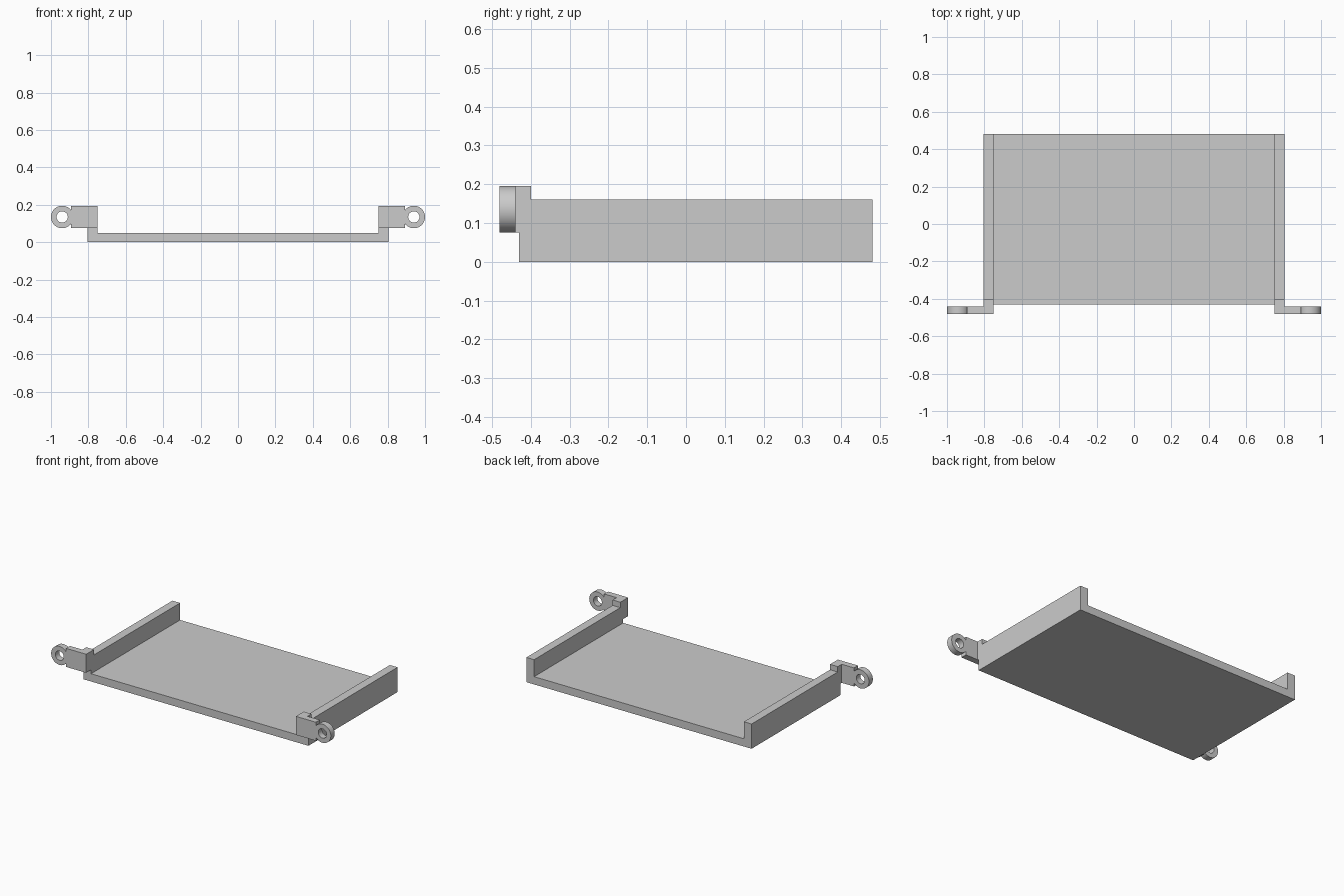
import bpy, bmesh
from math import cos, sin, pi, acos
from mathutils import Vector

cube = bpy.data.objects.get("Cube")
if cube:
    bpy.data.objects.remove(cube, do_unlink=True)

grey = bpy.data.materials.new("light grey")
grey.use_nodes = True
COLOUR = (0.6, 0.6, 0.6, 1)
grey.diffuse_color = COLOUR
grey.node_tree.nodes["Principled BSDF"].inputs["Base Color"].default_value = COLOUR


def finish(name, bm):
    bmesh.ops.recalc_face_normals(bm, faces=bm.faces)
    mesh = bpy.data.meshes.new(name)
    bm.to_mesh(mesh)
    bm.free()
    mesh.materials.append(grey)
    obj = bpy.data.objects.new(name, mesh)
    bpy.context.collection.objects.link(obj)
    return obj


def extrude_profile(name, points, direction):
    """Closed solid made by sweeping a flat outline along a direction."""
    bm = bmesh.new()
    face = bm.faces.new([bm.verts.new(p) for p in points])
    result = bmesh.ops.extrude_face_region(bm, geom=[face], use_keep_orig=True)
    moved = [v for v in result["geom"] if isinstance(v, bmesh.types.BMVert)]
    bmesh.ops.translate(bm, verts=moved, vec=direction)
    return finish(name, bm)


# Main dimensions
OUT, INN = 0.805, 0.75            # tray wall, outer and inner x
FRONT, BACK = -0.43, 0.48         # tray depth
FLOOR, WALL = 0.05, 0.16          # floor and wall heights
EAR_FRONT, EAR_BACK = -0.48, -0.44
LOW, HIGH = 0.075, 0.195          # bracket heights
RING_X, RING_Z, RADIUS, HOLE = 0.94, 0.135, 0.06, 0.03
TAB_END = 0.893

# Tray: U-shaped cross-section swept from front to back
section = [(-OUT, 0), (OUT, 0), (OUT, WALL), (INN, WALL),
           (INN, FLOOR), (-INN, FLOOR), (-INN, WALL), (-OUT, WALL)]
extrude_profile("tray", [(x, FRONT, z) for x, z in section], (0, BACK - FRONT, 0))


def make_ring(name, side, segments=48):
    """Flat eyelet with a round hole through it from front to back."""
    bm = bmesh.new()
    rows = []
    for i in range(segments):
        c, s = cos(2 * pi * i / segments), sin(2 * pi * i / segments)
        rows.append([bm.verts.new((side * (RING_X + r * c), y, RING_Z + r * s))
                     for r, y in ((RADIUS, EAR_FRONT), (RADIUS, EAR_BACK),
                                  (HOLE, EAR_BACK), (HOLE, EAR_FRONT))])
    for i, a in enumerate(rows):
        b = rows[(i + 1) % segments]
        for j in range(4):
            k = (j + 1) % 4
            bm.faces.new((a[j], a[k], b[k], b[j]))
    obj = finish(name, bm)
    bpy.ops.object.select_all(action="DESELECT")
    bpy.context.view_layer.objects.active = obj
    obj.select_set(True)
    bpy.ops.object.shade_smooth_by_angle(angle=pi / 6)


for label, side in (("left", 1), ("right", -1)):
    # Hook that wraps over the front top corner of the wall
    hook = [(EAR_FRONT, LOW), (FRONT, LOW), (FRONT, WALL),
            (-0.40, WALL), (-0.40, HIGH), (EAR_FRONT, HIGH)]
    extrude_profile(label + "_hook", [(side * INN, y, z) for y, z in hook],
                    (side * (OUT - INN), 0, 0))

    # Tab whose outer end is scooped to meet the ring
    start = acos((TAB_END - RING_X) / RADIUS)
    arc = [start + (2 * pi - 2 * start) * i / 10 for i in range(11)]
    outline = [(OUT, LOW), (OUT, HIGH), (TAB_END, HIGH)]
    outline += [(RING_X + RADIUS * cos(a), RING_Z + RADIUS * sin(a)) for a in arc]
    outline += [(TAB_END, LOW)]
    extrude_profile(label + "_tab", [(side * x, EAR_FRONT, z) for x, z in outline],
                    Vector((0, EAR_BACK - EAR_FRONT, 0)))

    make_ring(label + "_ring", side)
